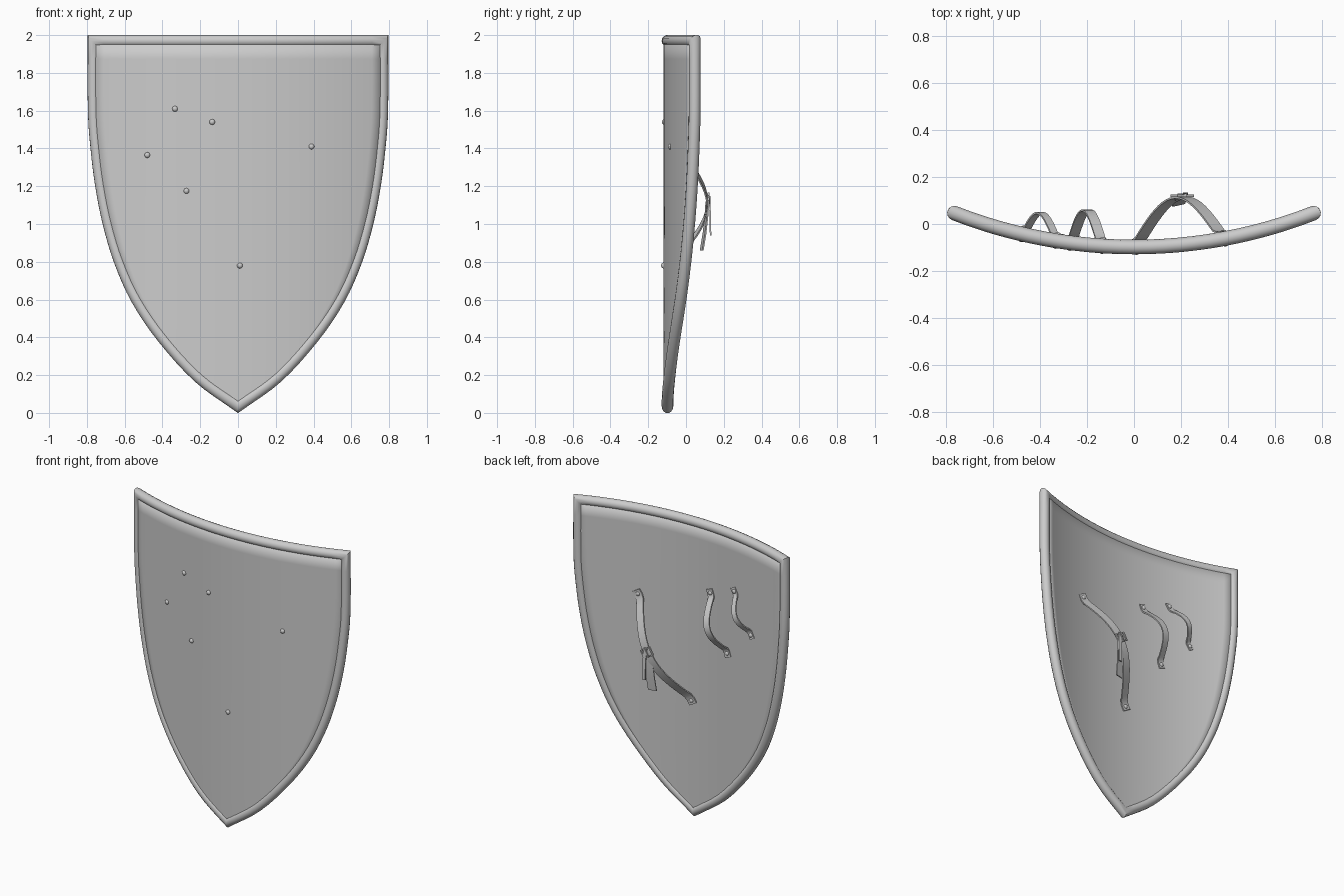
import bpy, bmesh, math
from mathutils import Vector

cube = bpy.data.objects.get("Cube")
if cube:
    bpy.data.objects.remove(cube, do_unlink=True)

# One grey for the whole shield
grey = bpy.data.materials.new("plain grey")
grey.use_nodes = True
COLOUR = (0.6, 0.6, 0.6, 1)
grey.diffuse_color = COLOUR
grey.node_tree.nodes["Principled BSDF"].inputs["Base Color"].default_value = COLOUR

BEND = 2.1        # radius of the board's curve
MID = -0.098      # y of the board's middle layer at the centre
HALF = 0.022      # half of the board's thickness
RIM = 0.031       # rim tube radius
TOP = 1.97


def finish(name, bm):
    bmesh.ops.remove_doubles(bm, verts=bm.verts, dist=1e-5)
    bmesh.ops.recalc_face_normals(bm, faces=bm.faces)
    mesh = bpy.data.meshes.new(name)
    bm.to_mesh(mesh)
    bm.free()
    mesh.materials.append(grey)
    ob = bpy.data.objects.new(name, mesh)
    bpy.context.collection.objects.link(ob)
    bpy.ops.object.select_all(action='DESELECT')
    bpy.context.view_layer.objects.active = ob
    ob.select_set(True)
    bpy.ops.object.shade_smooth_by_angle(angle=math.radians(35))
    return ob


def normal(x):
    """Backward-facing normal of the curved board."""
    return Vector((-x, math.sqrt(BEND ** 2 - x ** 2), 0)) / BEND


def on_board(x, z, out=0.0):
    y = MID + BEND - math.sqrt(BEND ** 2 - x ** 2)
    return Vector((x, y, z)) + normal(x) * out


def loft(name, rings, closed=False):
    """Skin a list of equal rings, capped unless the path is closed."""
    bm = bmesh.new()
    vs = [[bm.verts.new(p) for p in r] for r in rings]
    n = len(vs[0])
    pairs = list(zip(vs, vs[1:])) + ([(vs[-1], vs[0])] if closed else [])
    for a, b in pairs:
        for i in range(n):
            j = (i + 1) % n
            bm.faces.new((a[i], a[j], b[j], b[i]))
    if not closed:
        bm.faces.new(vs[0])
        bm.faces.new(vs[-1])
    return finish(name, bm)


def smooth_path(pts, steps):
    """Curve passing through every point."""
    p = [Vector(q) for q in pts]
    p = [2 * p[0] - p[1]] + p + [2 * p[-1] - p[-2]]
    out = []
    for a, b, c, d in zip(p, p[1:], p[2:], p[3:]):
        for k in range(steps):
            t = k / steps
            out.append(0.5 * (2 * b + (c - a) * t + (2 * a - 5 * b + 4 * c - d) * t * t
                              + (3 * b - a - 3 * c + d) * t ** 3))
    return out + [p[-2]]


# Half outline, from the top corner down to the tip
side = smooth_path([(0.765, TOP), (0.764, 1.6), (0.75, 1.4), (0.725, 1.2), (0.685, 1.0),
                    (0.625, 0.8), (0.535, 0.6), (0.4, 0.4), (0.21, 0.19), (0, 0.036)], 4)

# Board: rows across the outline
COLS = 24
bm = bmesh.new()
rows = [[bm.verts.new(on_board(w * (2 * i / COLS - 1), z)) for i in range(COLS + 1)]
        for w, z in side[:-1]]
for a, b in zip(rows, rows[1:]):
    for i in range(COLS):
        bm.faces.new((a[i], a[i + 1], b[i + 1], b[i]))
tip = bm.verts.new(on_board(*side[-1]))
for i in range(COLS):
    bm.faces.new((rows[-1][i], rows[-1][i + 1], tip))
board = finish("board", bm)
solid = board.modifiers.new("thickness", 'SOLIDIFY')
solid.thickness = 2 * HALF
solid.offset = 0

# Rim: a mitred tube around the whole outline
left = [(w, z) for w, z in side]
right = [(-w, z) for w, z in reversed(side[:-1])]
top = [(0.765 * (2 * i / COLS - 1), TOP) for i in range(1, COLS)]
path = left + right + top
pts = [on_board(x, z) for x, z in path]
rings = []
for i, p in enumerate(pts):
    before = (p - pts[i - 1]).normalized()
    after = (pts[(i + 1) % len(pts)] - p).normalized()
    along = (before + after).normalized()
    n = normal(p.x)
    across = along.cross(n).normalized() / max(along.dot(after), 0.5)
    rings.append([p + RIM * (n * math.cos(a) + across * math.sin(a))
                  for a in (k * math.tau / 14 for k in range(14))])
loft("rim", rings, closed=True)


def rivet(name, x, z, out):
    bm = bmesh.new()
    bmesh.ops.create_uvsphere(bm, u_segments=12, v_segments=8, radius=0.015)
    bmesh.ops.scale(bm, vec=(1, 0.8, 1), verts=bm.verts)
    bmesh.ops.translate(bm, vec=on_board(x, z, out), verts=bm.verts)
    finish(name, bm)


def strip(name, pts, across, thick=0.008):
    """Flat band along a path; across is half of its width."""
    rings = []
    for i, p in enumerate(pts):
        along = pts[min(i + 1, len(pts) - 1)] - pts[max(i - 1, 0)]
        up = across.cross(along).normalized() * thick / 2
        rings.append([p - across - up, p + across - up, p + across + up, p - across + up])
    loft(name, rings)


def strap(name, low, high, height, width):
    """Arched band between two riveted feet on the back."""
    a, b = Vector(low), Vector(high)
    d = b - a
    foot = 0.025 / d.length
    pts = []
    for k in range(25):
        t = -foot + (1 + 2 * foot) * k / 24
        u = min(max((t - foot) / (1 - 2 * foot), 0), 1)
        x, z = a + d * t
        pts.append(on_board(x, z, HALF + 0.004) + Vector((0, height * math.sin(math.pi * u), 0)))
    across = Vector((d.y, 0, -d.x)).normalized() * width / 2
    strip(name, pts, across)
    for label, (x, z) in (("lower", a), ("upper", b)):
        rivet(f"{name}_{label}_front_rivet", x, z, -HALF)
        rivet(f"{name}_{label}_back_rivet", x, z, HALF + 0.004)


strap("outer_hand_strap", (-0.475, 1.365), (-0.33, 1.61), 0.08, 0.036)
strap("inner_hand_strap", (-0.27, 1.175), (-0.135, 1.54), 0.12, 0.045)
strap("arm_strap", (0.01, 0.78), (0.385, 1.41), 0.175, 0.058)

# Loose ends hanging from the buckle
strip("strap_tail", [Vector(p) for p in ((0.205, 0.113, 1.12), (0.2, 0.108, 1.04),
      (0.195, 0.098, 0.95), (0.19, 0.083, 0.86))], Vector((0.027, 0.006, 0)))
strip("buckle_tail", [Vector(p) for p in ((0.215, 0.121, 1.15), (0.22, 0.128, 1.06),
      (0.22, 0.13, 0.94))], Vector((0.011, 0, 0)))

# Buckle frame and prong, lying across the top of the arm strap
along = Vector((0.51, 0, 0.86))
across = Vector((0.86, 0, -0.51))
centre = Vector((0.205, 0.12, 1.12))
corners = [centre + across * s * 0.036 + along * t * 0.026
           for s, t in ((-1, -1), (1, -1), (1, 1), (-1, 1))]
frame = []
for c in corners:
    outward = (c - centre).normalized() * 0.006
    back = Vector((0, 0.005, 0))
    frame.append([c - outward - back, c + outward - back, c + outward + back, c - outward + back])
loft("buckle_frame", frame, closed=True)
strip("buckle_prong", [centre - along * 0.03 + Vector((0, 0.007, 0)),
                       centre + along * 0.03 + Vector((0, 0.007, 0))], across * 0.005)
